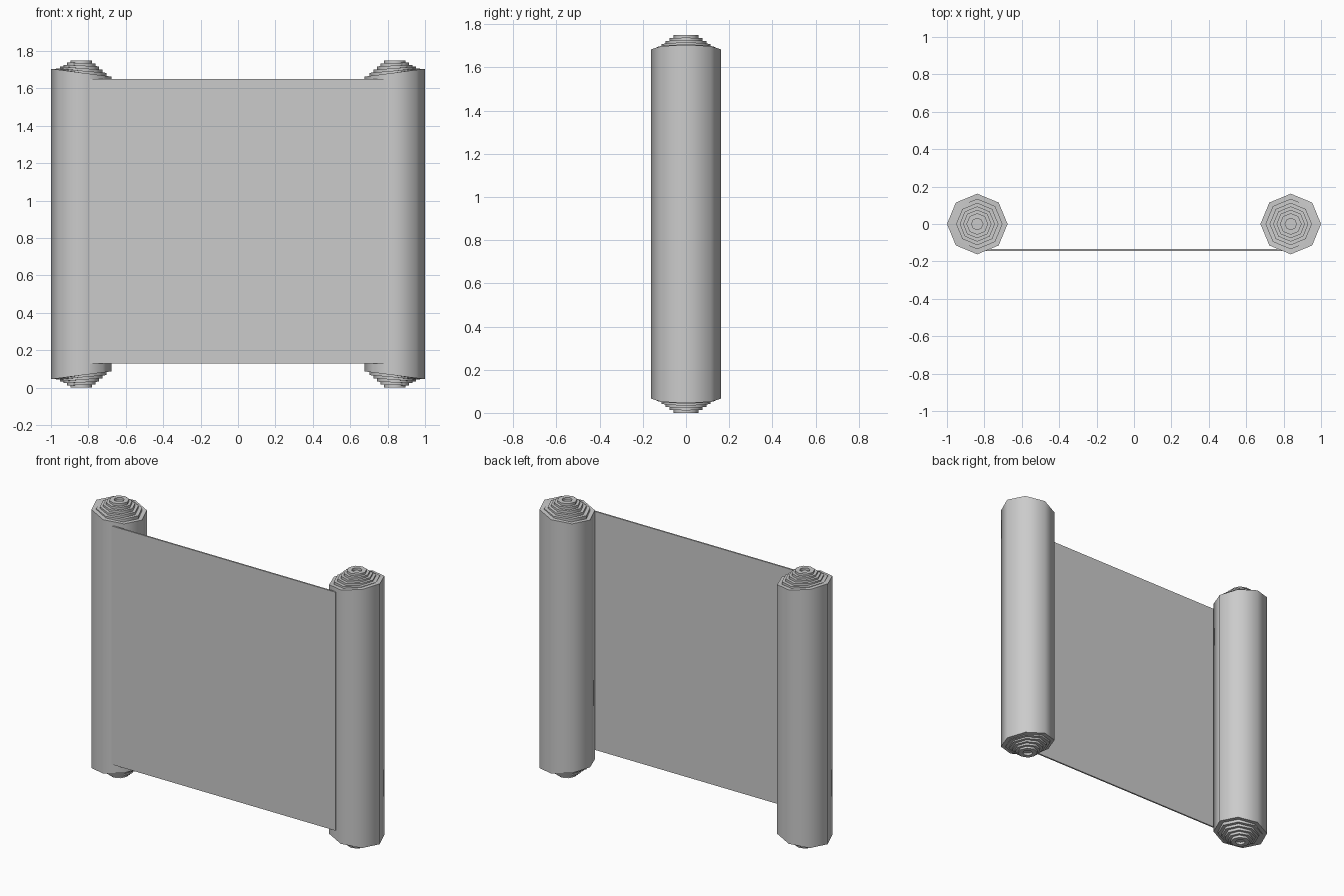
import bpy, bmesh, math

old = bpy.data.objects.get("Cube")
if old:
    bpy.data.objects.remove(old, do_unlink=True)

# One plain grey for the whole model
GREY = (0.6, 0.6, 0.6, 1.0)
mat = bpy.data.materials.new("plain_grey")
mat.use_nodes = True
mat.diffuse_color = GREY
mat.node_tree.nodes["Principled BSDF"].inputs["Base Color"].default_value = GREY

SIDES = 8
ROLL_X = 0.838
TOP = 1.75
# Windings from outside in: radius, drop from the tip, tilt away from the sheet
WINDINGS = [(0.162, 0.066, 0.021), (0.135, 0.055, 0.012), (0.113, 0.042, 0.008),
            (0.094, 0.028, 0.004), (0.076, 0.014, 0.002), (0.058, 0.0, 0.0)]
CORE_RADIUS, CORE_DEPTH = 0.03, 0.015


def add_object(name, bm):
    bmesh.ops.recalc_face_normals(bm, faces=bm.faces)
    mesh = bpy.data.meshes.new(name)
    bm.to_mesh(mesh)
    bm.free()
    mesh.materials.append(mat)
    ob = bpy.data.objects.new(name, mesh)
    bpy.context.collection.objects.link(ob)
    return ob


def add_ring(bm, side, radius, drop, tilt, top):
    """Ring of vertices, higher on the outer side of the roll."""
    verts = []
    for i in range(SIDES):
        a = 2 * math.pi * i / SIDES
        inset = drop - tilt * math.cos(a) * side
        z = TOP - inset if top else inset
        verts.append(bm.verts.new((side * ROLL_X + radius * math.cos(a),
                                   radius * math.sin(a), z)))
    return verts


def bridge(bm, a, b):
    for i in range(SIDES):
        j = (i + 1) % SIDES
        bm.faces.new((a[i], a[j], b[j], b[i]))


def stepped_end(bm, side, top):
    """Stepped rings of one rolled end, returns the outermost ring."""
    outer = prev = add_ring(bm, side, *WINDINGS[0], top)
    for (_, drop, tilt), (radius, drop2, tilt2) in zip(WINDINGS, WINDINGS[1:]):
        tread = add_ring(bm, side, radius, drop, tilt, top)
        riser = add_ring(bm, side, radius, drop2, tilt2, top)
        bridge(bm, prev, tread)
        bridge(bm, tread, riser)
        prev = riser
    # Small hollow at the core
    rim = add_ring(bm, side, CORE_RADIUS, 0, 0, top)
    floor = add_ring(bm, side, CORE_RADIUS, CORE_DEPTH, 0, top)
    bridge(bm, prev, rim)
    bridge(bm, rim, floor)
    bm.faces.new(floor)
    return outer


# Two mirrored rolls
for name, side in (("left_roll", 1), ("right_roll", -1)):
    bm = bmesh.new()
    bridge(bm, stepped_end(bm, side, True), stepped_end(bm, side, False))
    roll = add_object(name, bm)
    bpy.ops.object.select_all(action='DESELECT')
    roll.select_set(True)
    bpy.context.view_layer.objects.active = roll
    bpy.ops.object.shade_smooth_by_angle(angle=math.radians(50))

# Thin open sheet between the rolls
bm = bmesh.new()
bmesh.ops.create_cube(bm, size=1)
bmesh.ops.scale(bm, vec=(1.58, 0.01, 1.52), verts=bm.verts)
bmesh.ops.translate(bm, vec=(0, -0.14, 0.89), verts=bm.verts)
add_object("open_sheet", bm)
